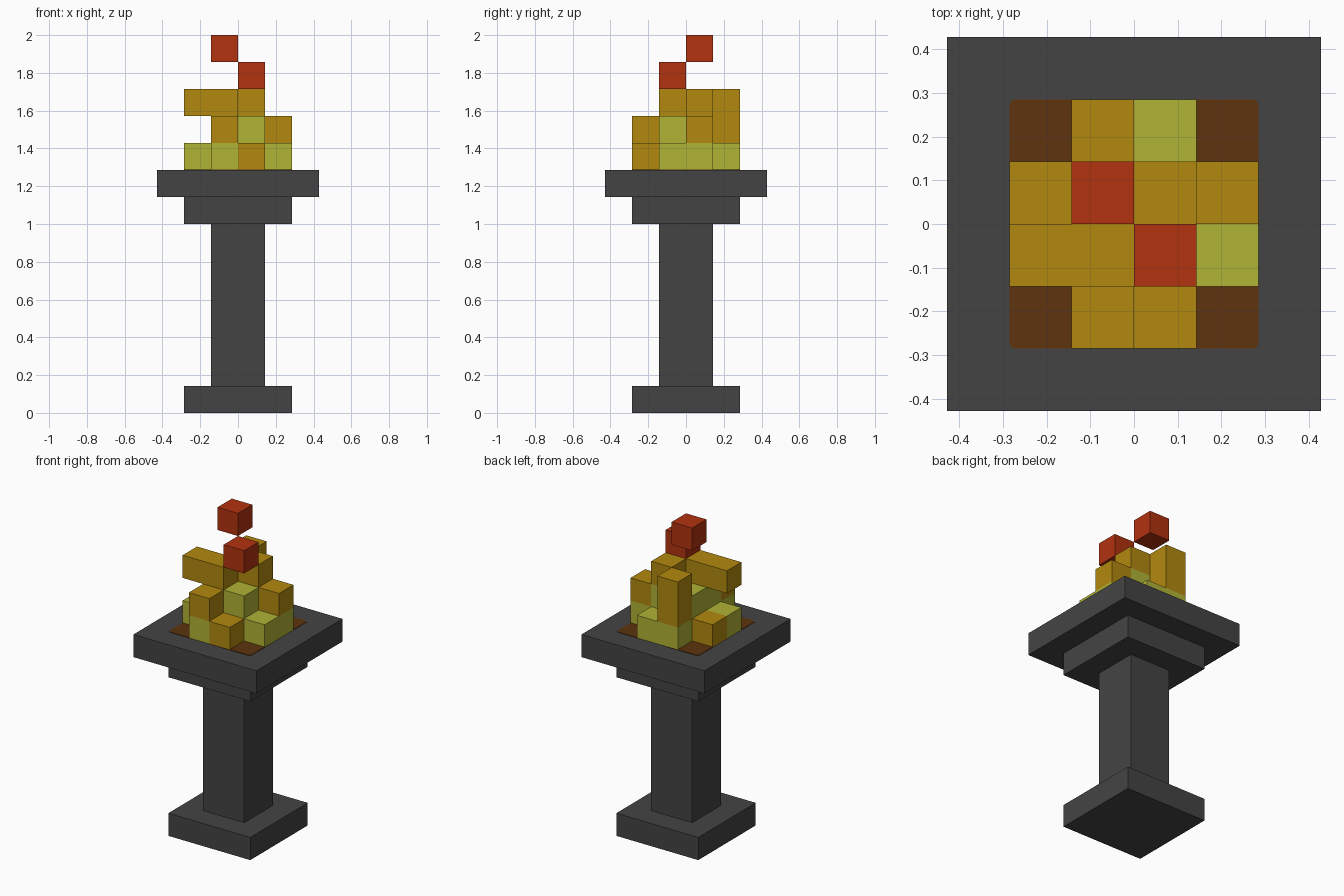
import bpy, bmesh

cube = bpy.data.objects.get("Cube")
if cube:
    bpy.data.objects.remove(cube, do_unlink=True)

U = 1 / 7  # one block


def material(name, rgb):
    """Flat material from an sRGB 0-255 colour."""
    lin = [(c / 255 / 12.92 if c <= 10 else ((c / 255 + 0.055) / 1.055) ** 2.4) for c in rgb]
    m = bpy.data.materials.new(name)
    m.use_nodes = True
    m.diffuse_color = (*lin, 1)
    bsdf = m.node_tree.nodes["Principled BSDF"]
    bsdf.inputs["Base Color"].default_value = (*lin, 1)
    bsdf.inputs["Roughness"].default_value = 0.9
    return m


stone = material("dark stone", (68, 68, 68))
ember = material("ember brown", (94, 52, 14))
lime = material("flame yellow", (177, 179, 54))
amber = material("flame amber", (178, 137, 14))
red = material("flame red", (178, 50, 15))


def box(name, mat, lo, hi, round_corners=0):
    """Axis-aligned box between two corners given in blocks."""
    bm = bmesh.new()
    bmesh.ops.create_cube(bm, size=1)
    for v in bm.verts:
        v.co = [U * (lo[i] if v.co[i] < 0 else hi[i]) for i in range(3)]
    if round_corners:
        upright = [e for e in bm.edges
                   if abs(e.verts[0].co.z - e.verts[1].co.z) > 1e-6]
        bmesh.ops.bevel(bm, geom=upright, offset=round_corners, segments=3,
                        profile=0.5, affect='EDGES')
    mesh = bpy.data.meshes.new(name)
    bm.to_mesh(mesh)
    bm.free()
    mesh.materials.append(mat)
    ob = bpy.data.objects.new(name, mesh)
    bpy.context.collection.objects.link(ob)
    return ob


# Stone pedestal: half width, bottom and top of each tier
for name, h, z0, z1 in (("base", 2, 0, 1), ("column", 1, 1, 7),
                        ("lower_capital", 2, 7, 8), ("upper_capital", 3, 8, 9)):
    box(name, stone, (-h, -h, z0), (h, h, z1))

# Thin ember bed on the top slab
box("ember_bed", ember, (-2, -2, 9), (2, 2, 9.02), 0.015)

# Yellow heart of the fire and its low blocks
box("fire_core", lime, (-1, -1, 9), (1, 1, 11))
box("fire_back_low", lime, (-1, 1, 9), (1, 2, 10))
box("fire_left_low", lime, (1, -1, 9), (2, 1, 10))
box("fire_front_low", lime, (-1, -2, 9), (0, -1, 10))
box("fire_right_low", lime, (-2, -1, 9), (-1, 0, 10))

# Amber flames
box("flame_front_low", amber, (0, -2, 9), (1, -1, 10))
box("flame_right_low", amber, (-2, 0, 9), (-1, 1, 10))
box("flame_front_high", amber, (-1, -2, 10), (0, -1, 11))
box("flame_left_high", amber, (1, 0, 10), (2, 1, 11))
box("flame_back_tall", amber, (-1, 1, 10), (0, 2, 12))
box("flame_centre_top", amber, (0, 0, 11), (1, 1, 12))
box("flame_side_bar", amber, (-2, -1, 11), (0, 0, 12))

# Red sparks floating above
box("spark_lower", red, (0, -1, 12), (1, 0, 13))
box("spark_upper", red, (-1, 0, 13), (0, 1, 14))
